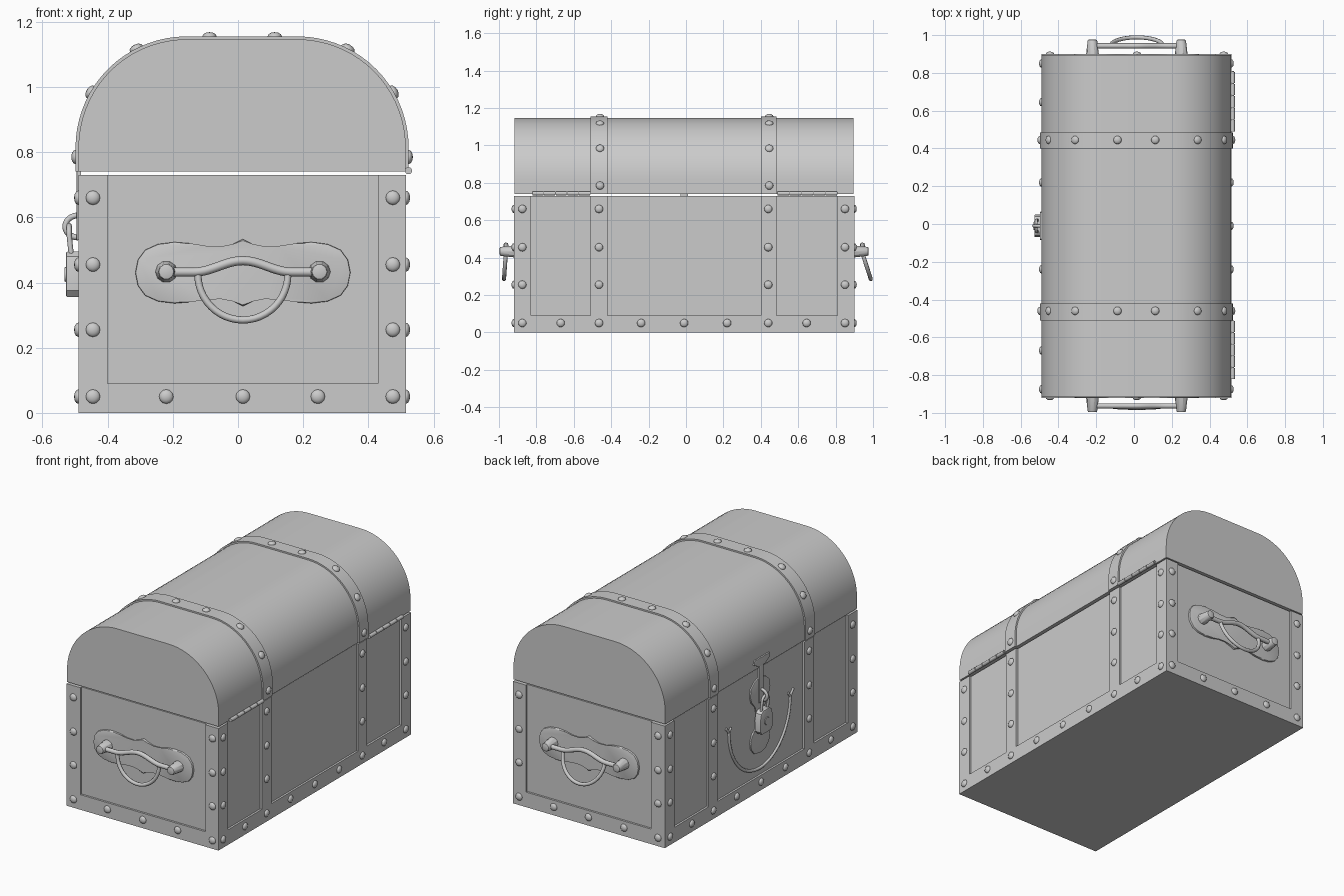
import bpy, bmesh
from math import sin, cos, pi, radians
from mathutils import Vector

if "Cube" in bpy.data.objects:
    bpy.data.objects.remove(bpy.data.objects["Cube"])

C = 0.0125                                  # chest centre in x
X0, X1, Y0, Y1, TOP = -0.49, 0.515, -0.92, 0.90, 0.73
D = 0.012                                   # recess depth of the panels
BANDS = [(-0.51, -0.42), (0.40, 0.485)]


def finish(name, bm, smooth=True):
    bmesh.ops.recalc_face_normals(bm, faces=bm.faces)
    me = bpy.data.meshes.new(name)
    bm.to_mesh(me)
    bm.free()
    if smooth:
        me.shade_smooth()
        me.set_sharp_from_angle(angle=radians(35))
    ob = bpy.data.objects.new(name, me)
    bpy.context.collection.objects.link(ob)
    return ob


def add_box(bm, a, b):
    r = bmesh.ops.create_cube(bm, size=1)
    for v in r['verts']:
        v.co = Vector([(a[i] + b[i]) / 2 + v.co[i] * (b[i] - a[i]) for i in range(3)])


def prism(name, pts, w0, w1, place, scale=1.0, bevel=0):
    """Extrude a (u, v) outline from depth w0 to w1 on a placed surface."""
    bm = bmesh.new()
    cu = sum(p[0] for p in pts) / len(pts)
    cv = sum(p[1] for p in pts) / len(pts)
    lo = [bm.verts.new(place(u, v, w0)) for u, v in pts]
    hi = [bm.verts.new(place(cu + (u - cu) * scale, cv + (v - cv) * scale, w1)) for u, v in pts]
    bm.faces.new(lo)
    bm.faces.new(hi)
    n = len(pts)
    for i in range(n):
        bm.faces.new((lo[i], lo[(i + 1) % n], hi[(i + 1) % n], hi[i]))
    if bevel:
        rim = [e for e in bm.edges if all(v in hi for v in e.verts)]
        bmesh.ops.bevel(bm, geom=rim, offset=bevel, segments=2, affect='EDGES', profile=0.5)
    return finish(name, bm)


def tube(name, pts, r, place, closed=False):
    cu = bpy.data.curves.new(name, 'CURVE')
    cu.dimensions = '3D'
    cu.bevel_depth, cu.bevel_resolution, cu.use_fill_caps = r, 2, True
    s = cu.splines.new('POLY')
    s.points.add(len(pts) - 1)
    for p, q in zip(s.points, pts):
        p.co = (*place(*q), 1)
    s.use_cyclic_u = closed
    s.use_smooth = True
    ob = bpy.data.objects.new(name, cu)
    bpy.context.collection.objects.link(ob)
    return ob


def circle(u, v, r, n):
    return [(u + r * cos(2 * pi * i / n), v + r * sin(2 * pi * i / n)) for i in range(n)]


# surface placements: (across, up, outward) to world
def end_front(u, v, w): return (u, Y0 + D - w, v)
def end_back(u, v, w): return (u, Y1 - D + w, v)
def lock_side(u, v, w): return (X0 + D - w, u, v)
def along_y(u, v, w): return (u, w, v)


# body: box with panels cut into all four sides
bm = bmesh.new()
add_box(bm, (X0, Y0, 0), (X1, Y1, TOP))
body = finish("chest_body", bm, False)
bm = bmesh.new()
for y in (Y0, Y1):
    add_box(bm, (-0.40, y - D, 0.09), (0.43, y + D, 0.9))
for x in (X0, X1):
    for a, b in ((-0.83, -0.51), (-0.42, 0.40), (0.485, 0.81)):
        add_box(bm, (x - D, a, 0.09), (x + D, b, 0.9))
cutter = finish("panel_cutter", bm, False)
cutter.hide_render = True
mod = body.modifiers.new("panels", 'BOOLEAN')
mod.operation, mod.object, mod.solver = 'DIFFERENCE', cutter, 'EXACT'
bpy.context.view_layer.objects.active = body
bpy.ops.object.modifier_apply(modifier=mod.name)
bpy.data.objects.remove(cutter)

# lid and the bands that wrap over it
R, CU, CZ = 0.333, 0.17, 0.814


def lid_profile(off):
    half = [(CU + (R + off) * cos(radians(a)), CZ + (R + off) * sin(radians(a)))
            for a in range(0, 91, 5)]
    right = [(CU + R + off, 0.74)] + half
    return [(C + u, v) for u, v in right] + [(C - u, v) for u, v in reversed(right)]


prism("lid", lid_profile(-0.001), Y0 + 0.003, Y1 - 0.004, along_y)
for a, b in BANDS:
    prism("lid_band", lid_profile(0.008), a, b, along_y)

# rivets
bm = bmesh.new()
bmesh.ops.create_uvsphere(bm, u_segments=12, v_segments=6, radius=1)
rivet_src = finish("rivet", bm)
rivet_mesh = rivet_src.data
bpy.data.objects.remove(rivet_src)


def rivet(pos, normal):
    ob = bpy.data.objects.new("rivet", rivet_mesh)
    ob.location = pos
    ob.rotation_euler = Vector(normal).to_track_quat('Z', 'Y').to_euler()
    ob.scale = (0.022, 0.022, 0.013)
    bpy.context.collection.objects.link(ob)


ROWS = (0.255, 0.455, 0.66)
for x, s in ((X0, -1), (X1, 1)):
    for y in (-0.875, -0.67, -0.465, -0.24, -0.01, 0.22, 0.44, 0.645, 0.85):
        rivet((x, y, 0.05), (s, 0, 0))
    for y in (-0.875, -0.465, 0.44, 0.85):
        for z in ROWS:
            rivet((x, y, z), (s, 0, 0))
for y, s in ((Y0, -1), (Y1, 1)):
    for x in (-0.445, -0.22, 0.015, 0.245, 0.475):
        rivet((x, y, 0.05), (0, s, 0))
    for x in (-0.445, 0.475):
        for z in ROWS:
            rivet((x, y, z), (0, s, 0))
RO = R + 0.008
for y in (-0.46, 0.445):
    for s in (-1, 1):
        rivet((C + s * 0.10, y, CZ + RO), (0, 0, 1))
        rivet((C + s * (CU + RO), y, 0.785), (s, 0, 0))
        for a in (radians(27), radians(60)):
            rivet((C + s * (CU + RO * sin(a)), y, CZ + RO * cos(a)), (s * sin(a), 0, cos(a)))

# end handles: wavy back plate, posts, arched bar and hanging loop
H = 0.015
quarter = [(0, 0.103), (0.03, 0.088), (0.065, 0.077), (0.11, 0.078), (0.16, 0.09), (0.21, 0.094),
           (0.26, 0.088), (0.3, 0.07), (0.322, 0.04), (0.33, 0)]
upper = quarter + [(u, -v) for u, v in quarter[-2::-1]]
plate = [(H + u, 0.43 + v) for u, v in upper] + [(H - u, 0.43 + v) for u, v in upper[-2:0:-1]]
for place, tilt in ((end_front, 0.01), (end_back, 0.045)):
    prism("handle_plate", plate, -0.005, 0.012, place, bevel=0.004)
    for s in (-1, 1):
        prism("handle_post", circle(H + s * 0.235, 0.433, 0.035, 10), 0, 0.088, place, 0.7, 0.006)
    bar = []
    for i in range(41):
        d = -0.235 + 0.47 * i / 40
        rise = 0.0175 * (1 + cos(pi * d / 0.15)) if abs(d) < 0.15 else 0
        bar.append((H + d, 0.432 + rise, 0.055))
    tube("handle_bar", bar, 0.014, place)
    loop = [(H + 0.138 * cos(pi * i / 24), 0.425 - 0.14 * sin(pi * i / 24),
             0.055 + tilt * sin(pi * i / 24)) for i in range(25)]
    tube("handle_loop", loop, 0.011, place)

# hinges with knuckles
for a, b in ((-0.82, -0.51), (0.49, 0.81)):
    n = 5
    for i in range(n):
        y = a + (b - a) * i / n
        prism("hinge_knuckle", circle(0.523, 0.743, 0.011, 12), y, y + (b - a) / n - 0.004, along_y)
    prism("hinge_pin", circle(0.523, 0.743, 0.007, 10), a, b, along_y)

# lock plate: two rounded lobes joined by a waist
L = -0.01
side = [(0.05, 0.665), (0.085, 0.635), (0.095, 0.59), (0.08, 0.545), (0.045, 0.51), (0.032, 0.45),
        (0.04, 0.385), (0.075, 0.355), (0.092, 0.315), (0.085, 0.27), (0.055, 0.235)]
lobes = [(L, 0.68)] + [(L + u, v) for u, v in side] + [(L, 0.222)] + \
        [(L - u, v) for u, v in reversed(side)]
prism("lock_plate", lobes, -0.004, 0.008, lock_side, bevel=0.003)

# curved ornament under the lock with small flared tips
arc = [(L + 0.29 * cos(pi * i / 32), 0.45 - 0.32 * sin(pi * i / 32), 0.001) for i in range(33)]
tube("ornament_arc", arc, 0.009, lock_side)
for s in (-1, 1):
    tube("ornament_tip", [(L + s * 0.285, 0.43, 0.001), (L + s * 0.295, 0.46, 0.001),
                          (L + s * 0.32, 0.485, 0.001)], 0.008, lock_side)
    tube("ornament_tip", [(L + s * 0.29, 0.45, 0.001), (L + s * 0.27, 0.475, 0.001)],
         0.007, lock_side)

# hasp: lid leaf, strap and staple
leaf = [(L + u, v) for u, v in ((-0.07, 0.80), (0.07, 0.80), (0.075, 0.775), (0.03, 0.75),
                                (-0.03, 0.75), (-0.075, 0.775))]
prism("hasp_leaf", leaf, 0, 0.02, lock_side, bevel=0.003)
prism("hasp_strap", [(L - 0.02, 0.53), (L + 0.02, 0.53), (L + 0.02, 0.76), (L - 0.02, 0.76)],
      0.004, 0.017, lock_side, bevel=0.003)
staple = [(L, 0.572 + 0.034 * cos(pi * i / 12), 0.012 + 0.04 * sin(pi * i / 12)) for i in range(13)]
tube("staple", staple, 0.009, lock_side)

# padlock
shackle = [(L - 0.03, 0.48, 0.033)] + \
          [(L - 0.03 * cos(pi * i / 12), 0.545 + 0.03 * sin(pi * i / 12), 0.04) for i in range(13)] + \
          [(L + 0.03, 0.48, 0.033)]
tube("padlock_shackle", shackle, 0.008, lock_side)
lock = [(L + u, v) for u, v in ((-0.04, 0.355), (0.04, 0.355), (0.058, 0.375), (0.06, 0.44),
                                (0.05, 0.48), (0.03, 0.495), (-0.03, 0.495), (-0.05, 0.48),
                                (-0.06, 0.44), (-0.058, 0.375))]
prism("padlock_body", lock, 0.012, 0.05, lock_side, bevel=0.006)
prism("padlock_face", circle(L, 0.425, 0.025, 16), 0.045, 0.054, lock_side, 0.85)
